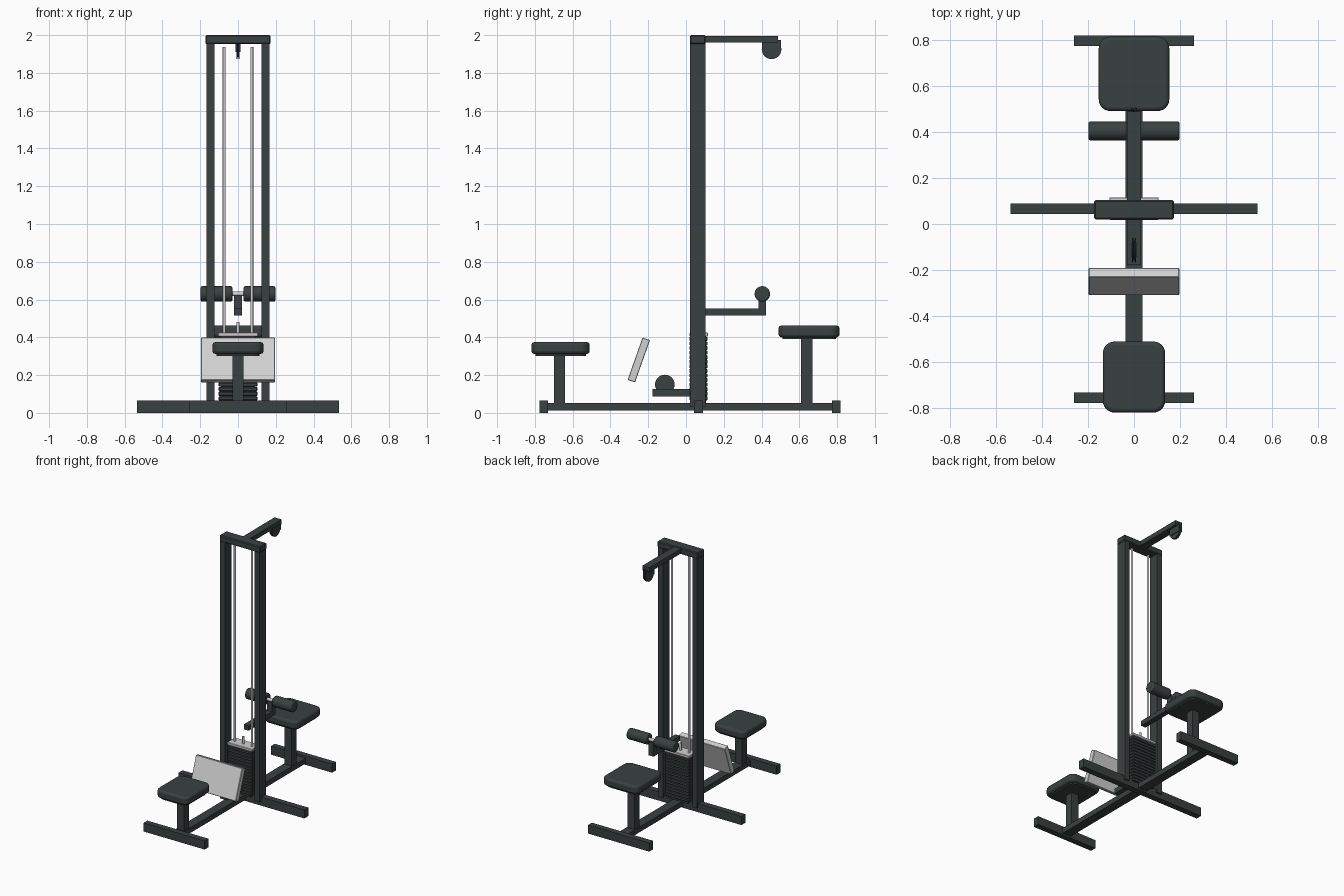
import bpy, bmesh, math
from mathutils import Matrix, Vector

if "Cube" in bpy.data.objects:
    bpy.data.objects.remove(bpy.data.objects["Cube"])


def material(name, rgb):
    m = bpy.data.materials.new(name)
    m.diffuse_color = (*rgb, 1)
    m.use_nodes = True
    m.node_tree.nodes["Principled BSDF"].inputs["Base Color"].default_value = m.diffuse_color
    return m


DARK = material("dark_grey", (0.042, 0.052, 0.051))
LIGHT = material("light_grey", (0.64, 0.64, 0.64))


def finish(bm, name, mat, bevel=0.0, segments=1, smooth=False):
    bmesh.ops.recalc_face_normals(bm, faces=bm.faces)
    me = bpy.data.meshes.new(name)
    bm.to_mesh(me)
    bm.free()
    me.materials.append(mat)
    ob = bpy.data.objects.new(name, me)
    bpy.context.collection.objects.link(ob)
    if bevel:
        b = ob.modifiers.new("bevel", 'BEVEL')
        b.width, b.segments, b.limit_method = bevel, segments, 'ANGLE'
        b.angle_limit = math.radians(40)
    if smooth:
        bpy.context.view_layer.objects.active = ob
        ob.select_set(True)
        bpy.ops.object.shade_smooth_by_angle(angle=math.radians(35))
        ob.select_set(False)
    return ob


def box(name, x, y, z, mat=DARK, bevel=0.0):
    """Box from (min, max) ranges on each axis."""
    bm = bmesh.new()
    bmesh.ops.create_cube(bm, size=1)
    for v in bm.verts:
        v.co = Vector([(r[0] + r[1]) / 2 + c * (r[1] - r[0]) for c, r in zip(v.co, (x, y, z))])
    return finish(bm, name, mat, bevel)


def cylinder(name, centre, radius, length, axis='Z', mat=DARK, sides=24, bevel=0.0):
    bm = bmesh.new()
    rot = Matrix.Rotation(math.pi / 2, 4, 'Y') if axis == 'X' else Matrix()
    bmesh.ops.create_cone(bm, cap_ends=True, segments=sides, radius1=radius, radius2=radius,
                          depth=length, matrix=Matrix.Translation(centre) @ rot)
    return finish(bm, name, mat, bevel, 2, True)


def cushion(name, half_x, y, z, radius, edge):
    """Rounded rectangle pad with softened rims."""
    bm = bmesh.new()
    ring = []
    cy, hy = (y[0] + y[1]) / 2, (y[1] - y[0]) / 2
    for q, (sx, sy) in enumerate([(1, 1), (-1, 1), (-1, -1), (1, -1)]):
        for i in range(7):
            a = (q + i / 6) * math.pi / 2
            ring.append(bm.verts.new((sx * (half_x - radius) + radius * math.cos(a),
                                      cy + sy * (hy - radius) + radius * math.sin(a), z[0])))
    face = bm.faces.new(ring)
    top = bmesh.ops.extrude_face_region(bm, geom=[face])['geom']
    bmesh.ops.translate(bm, vec=(0, 0, z[1] - z[0]),
                        verts=[v for v in top if isinstance(v, bmesh.types.BMVert)])
    return finish(bm, name, DARK, edge, 3, True)


def pulley(name, y, z, r=0.052):
    """Grooved wheel, turned around the x axis."""
    bm = bmesh.new()
    profile = [(-0.009, 0), (-0.009, r), (-0.004, r), (0, r - 0.018),
               (0.004, r), (0.009, r), (0.009, 0)]
    vs = [bm.verts.new((px, y, z + pr)) for px, pr in profile]
    es = [bm.edges.new(p) for p in zip(vs, vs[1:])]
    bmesh.ops.spin(bm, geom=vs + es, cent=(0, y, z), axis=(1, 0, 0),
                   angle=2 * math.pi, steps=28, use_duplicate=False)
    bmesh.ops.remove_doubles(bm, verts=bm.verts, dist=1e-5)
    finish(bm, name, DARK, smooth=True)


# Base frame
box("base_spine", (-0.036, 0.036), (-0.76, 0.80), (0.012, 0.052))
box("base_cross_beam", (-0.535, 0.535), (0.043, 0.09), (0, 0.066))
box("front_foot", (-0.26, 0.26), (-0.776, -0.73), (0, 0.066))
box("rear_foot", (-0.26, 0.26), (0.772, 0.818), (0, 0.066))

# Seats with posts and under-plates
for name, hx, y, z, post in (("front", 0.135, (-0.818, -0.51), (0.312, 0.375), -0.67),
                             ("rear", 0.153, (0.49, 0.813), (0.40, 0.463), 0.64)):
    cushion(name + "_seat", hx, y, z, 0.05, 0.016)
    cushion(name + "_seat_plate", hx - 0.02, (y[0] + 0.02, y[1] - 0.02),
            (z[0] - 0.01, z[0] + 0.01), 0.04, 0)
    box(name + "_seat_post", (-0.03, 0.03), (post - 0.03, post + 0.03), (0.05, z[0]))

# Tower: uprights, crown and guide rods
for s, side in ((-1, "left"), (1, "right")):
    box(side + "_upright", sorted((s * 0.125, s * 0.167)), (0.022, 0.102), (0.035, 1.955))
    cylinder(side + "_guide_rod", (s * 0.073, 0.066, 1.0), 0.008, 1.875, mat=LIGHT, sides=16)
box("crown_beam", (-0.173, 0.173), (0.02, 0.104), (1.952, 2.0), bevel=0.006)

# Weight stack
count, z0, pitch = 14, 0.066, 0.0242
for i in range(count):
    z = z0 + i * pitch
    box(f"weight_plate_{i + 1}", (-0.103, 0.103), (0.018, 0.114), (z, z + pitch - 0.002), bevel=0.004)
box("stack_core", (-0.09, 0.09), (0.026, 0.106), (0.05, 0.41))
box("stack_top_plate", (-0.107, 0.107), (0.018, 0.116), (0.405, 0.425), LIGHT, 0.003)
cylinder("stack_stem", (0, 0.066, 0.45), 0.009, 0.06, mat=LIGHT, sides=16)

# Upper pulley arm
box("upper_arm", (-0.03, 0.03), (0.10, 0.487), (1.96, 1.996))
pulley("upper_pulley", 0.453, 1.925)
for s, side in ((-1, "left"), (1, "right")):
    x = sorted((s * 0.009, s * 0.014))
    box(side + "_upper_pulley_bracket", x, (0.402, 0.504), (1.91, 1.975))
    box(side + "_lower_pulley_bracket", x, (-0.14, -0.085), (0.11, 0.165))

# Lower pulley arm
box("lower_arm", (-0.03, 0.03), (-0.177, 0.022), (0.088, 0.126))
pulley("lower_pulley", -0.112, 0.15)

# Knee rollers on their bracket
box("knee_arm", (-0.021, 0.021), (0.10, 0.424), (0.516, 0.553))
box("knee_post", (-0.021, 0.021), (0.384, 0.424), (0.54, 0.622))
cylinder("knee_axle", (0, 0.404, 0.63), 0.012, 0.38, 'X', LIGHT, 16)
for s, side in ((-1, "left"), (1, "right")):
    cylinder(side + "_knee_roller", (s * 0.114, 0.404, 0.63), 0.041, 0.168, 'X', bevel=0.008, sides=32)

# Tilted foot plate
plate = box("foot_plate", (-0.197, 0.197), (-0.021, 0.021), (-0.119, 0.119), LIGHT, 0.003)
plate.location = (0, -0.25, 0.28)
plate.rotation_euler.x = math.radians(-19.5)
